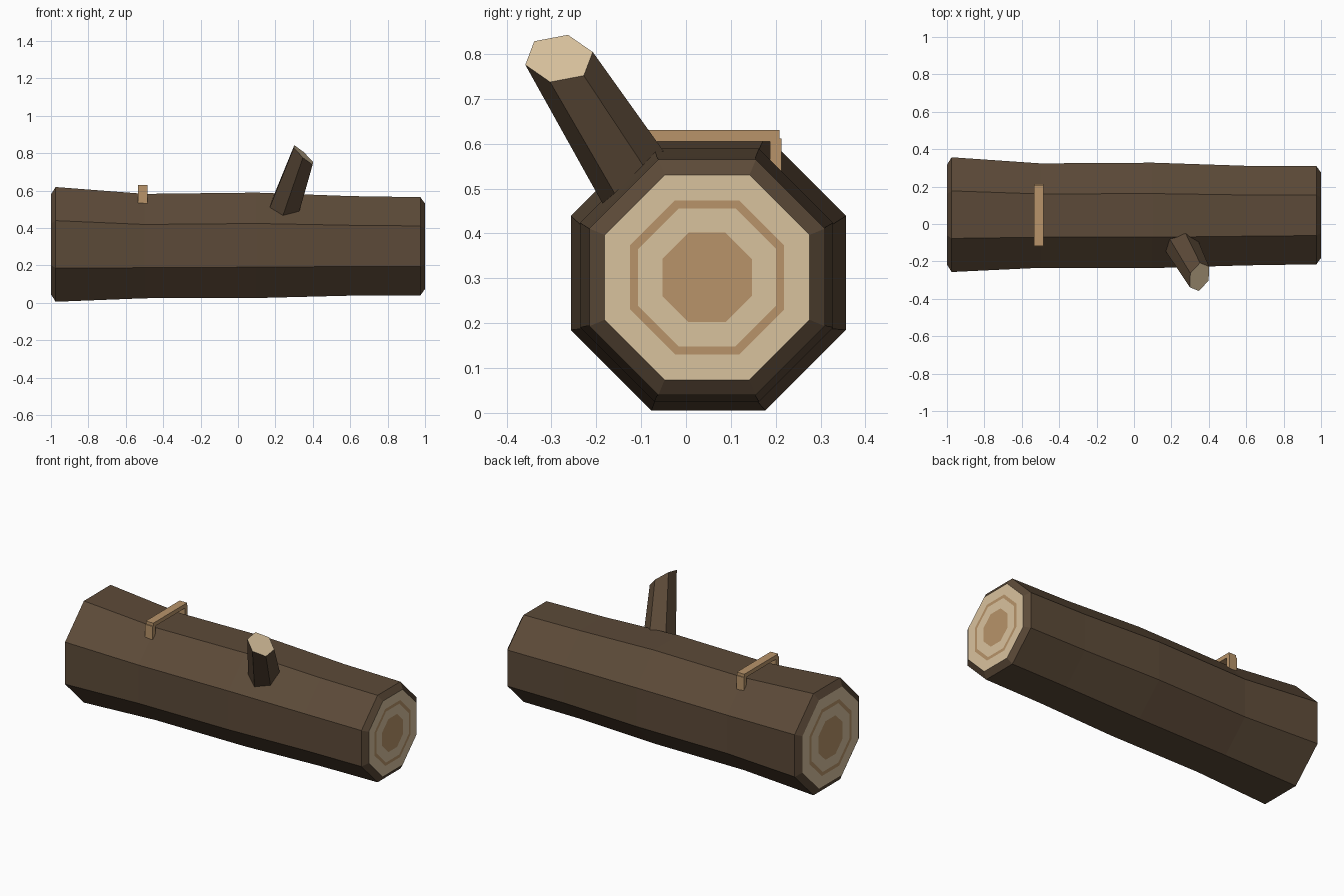
import bpy, bmesh, math
from mathutils import Vector

cube = bpy.data.objects.get("Cube")
if cube:
    bpy.data.objects.remove(cube, do_unlink=True)


def material(name, hex_colour):
    srgb = [int(hex_colour[i:i + 2], 16) / 255 for i in (0, 2, 4)]
    colour = [c / 12.92 if c < 0.04 else ((c + 0.055) / 1.055) ** 2.4 for c in srgb] + [1]
    mat = bpy.data.materials.new(name)
    mat.use_nodes = True
    mat.diffuse_color = colour
    mat.node_tree.nodes["Principled BSDF"].inputs["Base Color"].default_value = colour
    return mat


BARK = material("bark", "5c4a38")
CUT = material("cut_wood", "d9c29e")
TAN = material("ring_wood", "b8946a")
MATS = [BARK, CUT, TAN]


def finish(bm, name, mats):
    bmesh.ops.recalc_face_normals(bm, faces=bm.faces)
    mesh = bpy.data.meshes.new(name)
    bm.to_mesh(mesh)
    bm.free()
    for m in mats:
        mesh.materials.append(m)
    obj = bpy.data.objects.new(name, mesh)
    bpy.context.collection.objects.link(obj)
    return obj


def loft(bm, rings, mats):
    """Bridge neighbouring vertex rings, one material index per band."""
    n = len(rings[0])
    for a, b, m in zip(rings, rings[1:], mats):
        for i in range(n):
            j = (i + 1) % n
            bm.faces.new((a[i], a[j], b[j], b[i])).material_index = m


# Log: uneven octagonal trunk, chamfered ends, growth rings on both cut faces
SIDES = 8
trunk = [(-0.975, 0.05, 0.312, 0.332), (-0.5, 0.045, 0.303, 0.302),
         (0.1, 0.046, 0.307, 0.305), (0.6, 0.045, 0.304, 0.288),
         (0.975, 0.047, 0.302, 0.284)]
ring_scale = [0.87, 0.655, 0.585, 0.38]      # cut face edge, dark ring, heart
ring_mats = [1, 2, 1]


def end_sections(section, x):
    _, y, z, r = section
    return [(x, y, z, r * s) for s in ring_scale]


sections = end_sections(trunk[0], -1)[::-1] + trunk + end_sections(trunk[-1], 1)
band_mats = ring_mats[::-1] + [0] * (len(trunk) + 1) + ring_mats

bm = bmesh.new()
rings = []
for x, y, z, r in sections:
    angles = [math.tau * (i + 0.5) / SIDES for i in range(SIDES)]
    rings.append([bm.verts.new((x, y + r * math.cos(a), z + r * math.sin(a))) for a in angles])
loft(bm, rings, band_mats)
for ring in (rings[0], rings[-1]):
    bm.faces.new(ring).material_index = 2
finish(bm, "log", MATS)

# Branch stub: tapered hexagon, sawn off at a slant
root, tip = Vector((0.205, -0.02, 0.372)), Vector((0.35, -0.283, 0.79))
axis = (tip - root).normalized()
slant = Vector((0.69, -0.16, 0.7))
u = Vector((-0.05, 0.02, 0.055))
u = (u - axis * u.dot(axis)).normalized()
v = axis.cross(u)
bm = bmesh.new()
low, high = [], []
for i in range(6):
    a = math.tau * i / 6
    d = u * math.cos(a) + v * math.sin(a)
    low.append(bm.verts.new(root + d * 0.1))
    p = d * 0.072
    high.append(bm.verts.new(tip + p - axis * (p.dot(slant) / axis.dot(slant))))
loft(bm, [low, high], [0])
bm.faces.new(low)
bm.faces.new(high).material_index = 1
finish(bm, "branch_stub", MATS)


# Staple: flat bar over the log with a short leg at each end
def box(name, lo, hi, mat):
    lo, hi = Vector(lo), Vector(hi)
    bm = bmesh.new()
    bmesh.ops.create_cube(bm, size=1)
    for vert in bm.verts:
        vert.co = (lo + hi) / 2 + vert.co * (hi - lo)
    finish(bm, name, [mat])


box("staple_bar", (-0.535, -0.115, 0.605), (-0.485, 0.208, 0.63), TAN)
for name, y in (("staple_front_leg", -0.108), ("staple_back_leg", 0.2)):
    box(name, (-0.535, y - 0.013, 0.525), (-0.485, y + 0.013, 0.612), TAN)
